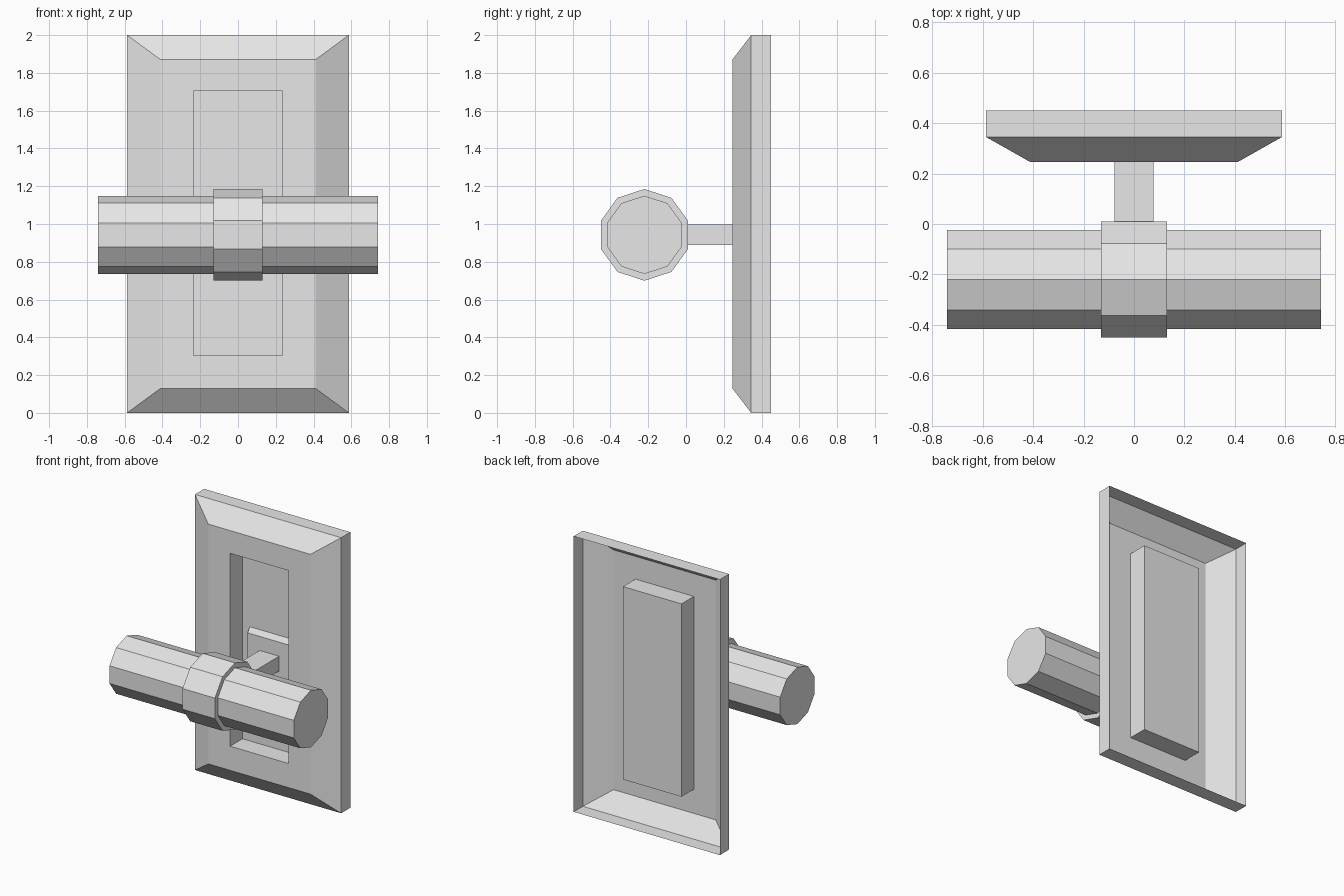
import bpy
import bmesh
from math import radians
from mathutils import Matrix

default = bpy.data.objects.get("Cube")
if default:
    bpy.data.objects.remove(default, do_unlink=True)

GREY = (0.8, 0.8, 0.8, 1.0)
grey = bpy.data.materials.new("light_grey")
grey.use_nodes = True
grey.diffuse_color = GREY
grey.node_tree.nodes["Principled BSDF"].inputs["Base Color"].default_value = GREY


def finish(bm, name):
    mesh = bpy.data.meshes.new(name)
    bm.to_mesh(mesh)
    bm.free()
    mesh.materials.append(grey)
    obj = bpy.data.objects.new(name, mesh)
    bpy.context.collection.objects.link(obj)
    return obj


def stepped_shell(name, steps, cap_start, cap_end):
    """Join rectangles (half width, half height, y, centre z) into one skin."""
    bm = bmesh.new()
    loops = []
    for w, h, y, z in steps:
        corners = ((-w, -h), (w, -h), (w, h), (-w, h))
        loops.append([bm.verts.new((cx, y, z + cz)) for cx, cz in corners])
    for a, b in zip(loops, loops[1:]):
        for i in range(4):
            j = (i + 1) % 4
            bm.faces.new((a[i], a[j], b[j], b[i]))
    if cap_start:
        bm.faces.new(loops[0][::-1])
    if cap_end:
        bm.faces.new(loops[-1])
    return finish(bm, name)


def cross_rod(name, radius, length):
    """Ten-sided rod lying along x, with a corner at the top."""
    bm = bmesh.new()
    bmesh.ops.create_cone(bm, cap_ends=True, segments=10, radius1=radius,
                          radius2=radius, depth=length)
    turn = Matrix.Rotation(radians(90), 4, "Y")
    # Put one corner straight up whatever the starting angle
    top = max((turn @ v.co for v in bm.verts), key=lambda c: c.z)
    level = Matrix.Rotation(top.yz.angle_signed((0, 1)) * -1, 4, "X") \
        if abs(top.y) > 0.001 else Matrix()
    bm.transform(Matrix.Translation((0, -0.22, 0.9425)) @ level @ turn)
    return finish(bm, name)


# Open-backed wall plate with sloped borders and a recessed pocket
stepped_shell("wall_plate", [
    (0.587, 1.0, 0.45, 1.0),
    (0.587, 1.0, 0.345, 1.0),
    (0.41, 0.87, 0.245, 1.0),
    (0.235, 0.70, 0.245, 1.005),
    (0.235, 0.70, 0.387, 1.005),
], False, True)

# Tapered mounting block on the pocket floor
stepped_shell("mounting_block", [
    (0.175, 0.19, 0.385, 0.945),
    (0.175, 0.155, 0.36, 0.945),
], True, True)

# Stem joining the block to the handle
stepped_shell("stem", [
    (0.078, 0.054, 0.37, 0.944),
    (0.078, 0.054, -0.06, 0.944),
], True, True)

# Handle bar and its centre collar
cross_rod("handle_bar", 0.207, 1.48)
cross_rod("handle_collar", 0.2425, 0.26)
